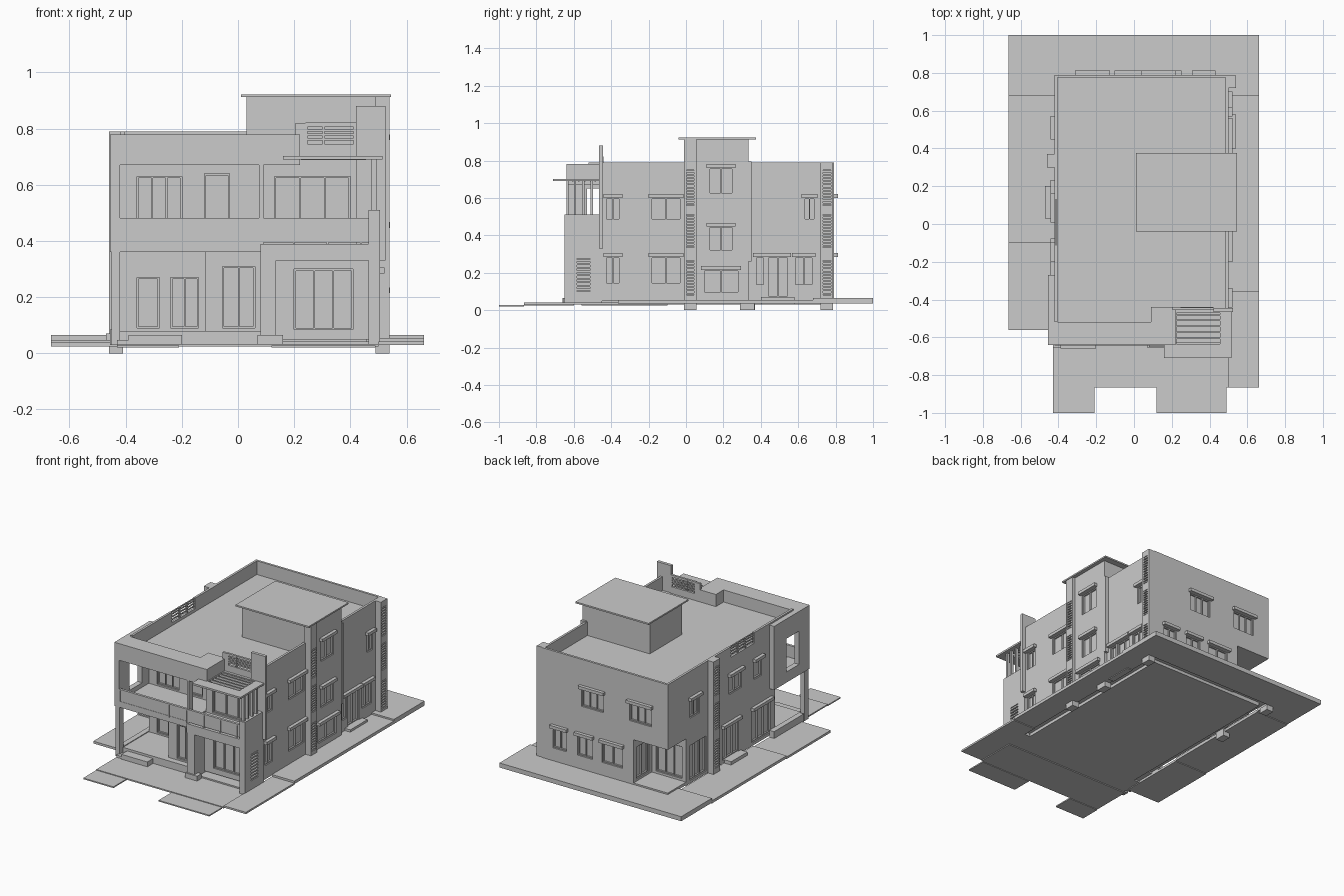
import bpy, bmesh

cutters, frames, awnings, slats = [], [], [], []


def boxes(name, items):
    """One object made of boxes (x0, x1, y0, y1, z0, z1)."""
    bm = bmesh.new()
    for x0, x1, y0, y1, z0, z1 in items:
        vs = bmesh.ops.create_cube(bm, size=1)["verts"]
        for v in vs:
            v.co = ((x0 + x1) / 2 + v.co.x * (x1 - x0),
                    (y0 + y1) / 2 + v.co.y * (y1 - y0),
                    (z0 + z1) / 2 + v.co.z * (z1 - z0))
    return finish(name, bm)


def prism(name, pts, z0, z1):
    bm = bmesh.new()
    face = bm.faces.new([bm.verts.new((x, y, z0)) for x, y in pts])
    ext = bmesh.ops.extrude_face_region(bm, geom=[face])
    for v in ext["geom"]:
        if isinstance(v, bmesh.types.BMVert):
            v.co.z = z1
    bm.faces.new([v for v in face.verts]) if not face.is_valid else None
    bmesh.ops.recalc_face_normals(bm, faces=bm.faces)
    return finish(name, bm)


def finish(name, bm):
    me = bpy.data.meshes.new(name)
    bm.to_mesh(me)
    bm.free()
    ob = bpy.data.objects.new(name, me)
    bpy.context.collection.objects.link(ob)
    return ob


def on_face(face, pos, a0, a1, z0, z1, d0, d1):
    """Box on a wall plane; d is the distance outwards from the wall."""
    s = 1 if face[1] == "+" else -1
    p, q = sorted((pos + s * d0, pos + s * d1))
    return (p, q, a0, a1, z0, z1) if face[0] == "x" else (a0, a1, p, q, z0, z1)


def window(face, pos, a0, a1, z0, z1, panes=2, awning=True):
    t = 0.006
    cutters.append(on_face(face, pos, a0, a1, z0, z1, -0.018, 0.01))
    bar = lambda *r: frames.append(on_face(face, pos, *r, -0.02, -0.008))
    bar(a0, a1, z0, z0 + t)
    bar(a0, a1, z1 - t, z1)
    for i in range(panes + 1):
        a = a0 + (a1 - a0 - t) * i / panes
        bar(a, a + t, z0 + t, z1 - t)
    if awning:
        awnings.append(on_face(face, pos, a0 - 0.012, a1 + 0.012, z1, z1 + 0.02, -0.01, 0.022))


def louvre(face, pos, a0, a1, z0, z1, n=9):
    cutters.append(on_face(face, pos, a0, a1, z0, z1, -0.014, 0.01))
    step = (z1 - z0) / n
    for i in range(n):
        z = z0 + step * i + step * 0.25
        slats.append(on_face(face, pos, a0, a1, z, z + step * 0.5, -0.016, -0.001))


# Ground plates, paths and driveways; a slot is left under the outer walls
boxes("ground_slabs", [
    (-.665, .663, .785, 1, .035, .065), (-.665, -.42, .68, .785, .035, .065),
    (.50, .663, .68, .785, .035, .065),
    (-.665, -.42, -.10, .68, .03, .048),
    (-.665, -.42, -.56, -.10, .025, .04),
    (.50, .663, -.36, .68, .035, .055),
    (.50, .663, -.865, -.36, .03, .042),
    (-.38, .46, -.45, .745, .03, .06),
    (-.42, .50, -.60, -.45, .03, .042),
    (-.43, .50, -.865, -.60, .024, .033)])
boxes("driveways", [(-.43, -.21, -1, -.865, .02, .028), (.12, .49, -1, -.865, .02, .028)])
boxes("steps_and_porch", [
    (-.42, .08, -.60, -.33, .04, .08), (-.39, -.2, -.66, -.60, .03, .065),
    (-.43, -.2, -.655, -.60, .03, .048), (.07, .16, -.655, -.61, .03, .065),
    (-.47, -.42, .03, .20, .03, .07), (.50, .54, .40, .58, .03, .07),
    (-.42, -.17, .60, .79, .055, .075), (-.455, -.42, -.58, -.27, .03, .085)])

# Main storeys
lower = prism("lower_storey", [(-.42, -.33), (-.115, -.33), (-.115, -.56), (.08, -.56),
                               (.08, -.54), (.50, -.54), (.50, .79), (-.17, .79),
                               (-.17, .60), (-.42, .60)], .05, .36)
upper = prism("upper_storey", [(-.42, -.33), (.08, -.33), (.08, -.45), (.50, -.45),
                               (.50, .79), (-.42, .79)], .36, .70)
tower = boxes("stair_tower", [(.03, .52, .0, .335, .05, .912)])
boxes("tower_cap", [(.01, .545, -.04, .375, .912, .922)])
boxes("tower_fin", [(.49, .525, .335, .35, .26, .795)])
piers = [boxes("louvre_pier_right_mid", [(.49, .54, -.01, .055, 0, .912)]),
         boxes("louvre_pier_right_back", [(.49, .54, .72, .786, 0, .79)]),
         boxes("louvre_pier_left", [(-.46, -.41, .30, .37, 0, .79)])]
boxes("extra_footing", [(.49, .54, .29, .365, 0, .035), (-.46, -.41, .72, .785, 0, .035)])

# Roof parapets
boxes("parapets", [
    (-.42, .50, .775, .79, .70, .79),
    (-.42, -.405, .13, .775, .70, .79), (-.42, -.405, -.52, -.11, .70, .79),
    (-.42, -.405, -.11, .13, .70, .72),
    (.485, .50, -.45, 0, .70, .79), (.485, .50, .335, .775, .70, .79),
    (.22, .42, -.455, -.44, .70, .745)])
boxes("roof_railings",
      [(-.416, -.409, -.11, .13, z, z + .007) for z in (.732, .75, .768, .783)] +
      [(-.418, -.407, y, y + .01, .72, .79) for y in (-.03, .05)] +
      [(.245, .42, -.452, -.444, z, z + .009) for z in (.758, .774, .79, .806)] +
      [(x, x + .008, -.455, -.441, .745, .82) for x in (.24, .30, .412)] +
      [(.24, .42, -.455, -.441, .815, .822)] +
      [(.205, .245, -.455, -.44, .70, .82)])
boxes("front_tall_fin", [(.42, .525, -.465, -.445, .33, .88)])

# Framed front balcony
side = boxes("balcony_side_wall", [(-.455, -.42, -.64, -.27, .36, .78)])
boxes("balcony_frame", [
    (-.42, .22, -.64, -.52, .67, .78), (.09, .22, -.52, -.44, .67, .78),
    (-.42, .09, -.52, -.33, .67, .70),
    (-.42, .08, -.64, -.33, .36, .40),
    (.075, .09, -.64, -.60, .36, .67)])
boxes("terrace_slab", [(.08, .50, -.65, -.45, .33, .39)])
posts = [-.42, -.30, -.18, -.06, .068, .195, .315, .435]
boxes("balcony_rails",
      [(x, x + .007, -.642, -.628, .39, .475) for x in posts] +
      [(-.42, .465, -.643, -.627, .473, .481), (-.42, .465, -.638, -.632, .395, .473)])
pillar = boxes("right_stone_wall", [(.465, .505, -.65, -.45, .03, .51)])
boxes("porch_pillars", [(-.45, -.42, -.635, -.595, .03, .36), (.08, .135, -.645, -.53, .03, .33)])

# Pergola canopy over the terrace
boxes("pergola", [
    (.16, .225, -.71, -.45, .69, .702), (.455, .515, -.71, -.45, .69, .702),
    (.225, .455, -.71, -.635, .69, .702), (.225, .455, -.472, -.45, .69, .702)] +
    [(.225, .455, y, y + .008, .688, .702) for y in (-.61, -.578, -.546, -.514, -.488)] +
    [(.475, .493, y, y + .012, .51, .69) for y in (-.64, -.60, -.555, -.51)])

# Right side windows
for z0, z1 in ((.48, .60), (.14, .285)):
    window("x+", .50, -.43, -.352, z0, z1)
    window("x+", .50, -.188, -.025, z0, z1)
window("x+", .50, .63, .69, .48, .60)
window("x+", .50, .37, .42, .13, .285, 1)
window("x+", .50, .435, .55, .07, .285)
window("x+", .50, .58, .68, .13, .285)
for z0, z1, e in ((.62, .76, 0), (.315, .447, 0), (.09, .215, .03)):
    window("x+", .52, .122 - e, .253 + e, z0, z1)
for z0, z1 in ((.08, .265), (.335, .51), (.56, .75)):
    louvre("x+", .54, .003, .043, z0, z1, 11)
    louvre("x+", .54, .733, .774, z0, z1, 11)
    louvre("x-", -.46, .313, .357, z0, z1, 11)
louvre("x+", .505, -.583, -.512, .10, .275, 9)

# Left side windows and doors
for a0, a1, z0, z1, n, aw in ((.39, .56, .07, .30, 3, False), (.05, .22, .07, .285, 3, True),
                              (-.28, -.09, .07, .285, 3, True), (.46, .56, .48, .60, 2, True),
                              (.02, .15, .48, .60, 2, True), (-.19, -.11, .48, .60, 1, True)):
    window("x-", -.42, a0, a1, z0, z1, n, aw)
cutters.append((-.47, -.40, -.53, -.40, .43, .65))

# Back windows and the recessed corner
for a0, a1 in ((.05, .21), (-.30, -.14)):
    window("y+", .79, a0, a1, .48, .60, 3)
for a0, a1 in ((.32, .42), (.13, .24), (-.09, .06)):
    window("y+", .79, a0, a1, .15, .285, 2)
window("y+", .60, -.39, -.20, .09, .30, 3, False)
window("x-", -.17, .63, .76, .09, .30, 2, False)

# Front windows and doors
window("y-", -.33, -.36, -.28, .09, .27, 1, False)
window("y-", -.33, -.24, -.14, .09, .27, 2, False)
window("y-", -.56, -.055, .06, .09, .31, 2, False)
window("y-", -.54, .20, .41, .085, .30, 3, False)
window("y-", -.33, -.36, -.20, .41, .63, 3, False)
window("y-", -.33, -.12, -.03, .41, .64, 1, False)
window("y-", -.45, .13, .40, .40, .63, 3, False)

# Cut all openings, then drop the cutter
cut = boxes("opening_cutter", cutters)
cut.hide_render = True
bodies = [lower, upper, tower, side, pillar] + piers
for ob in bodies:
    m = ob.modifiers.new("openings", "BOOLEAN")
    m.object = cut
    m.solver = "EXACT"
bpy.context.view_layer.update()
deps = bpy.context.evaluated_depsgraph_get()
done = [bpy.data.meshes.new_from_object(ob.evaluated_get(deps)) for ob in bodies]
for ob, me in zip(bodies, done):
    ob.modifiers.clear()
    ob.data = me
bpy.data.objects.remove(cut)

boxes("window_frames", frames)
boxes("window_awnings", awnings)
boxes("louvre_slats", slats)
